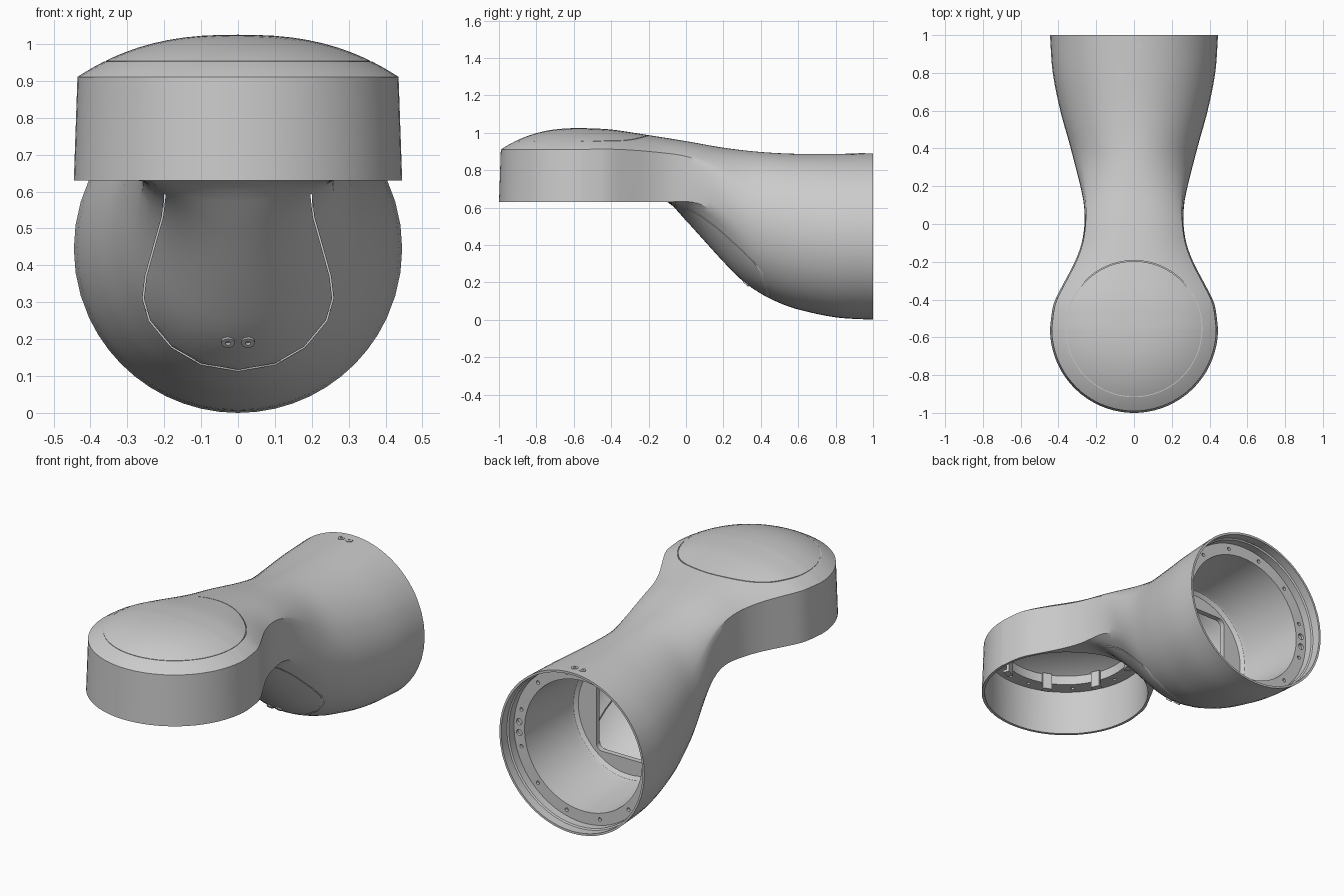
import bpy, bmesh
from math import sin, cos, pi, sqrt, radians
from mathutils import Vector, Matrix

if "Cube" in bpy.data.objects:
    bpy.data.objects.remove(bpy.data.objects["Cube"])

YC, R = -0.555, 0.445          # centre and radius of the front cup
ZR = 0.63                      # height of the cup rim
WIDTH = [(-.555, .445), (-.45, .432), (-.4, .417), (-.3, .365), (-.2, .313), (-.1, .277), (0, .264),
         (.1, .267), (.2, .285), (.4, .335), (.6, .39), (.8, .43), (1, .445)]
TOP = [(-.555, 1.025), (-.4, 1.017), (-.2, .987), (0, .955), (.2, .92), (.4, .897), (.6, .887), (.8, .887), (1, .89)]
BOTTOM = [(-.2, .63), (-.1, .63), (0, .53), (.1, .42), (.2, .31), (.3, .21), (.4, .14), (.5, .09),
          (.6, .055), (.8, .013), (1, 0)]
EDGE = [(-.6, .91), (-.4, .912), (-.2, .9), (.13, .86), (1, .7)]


def curve(t, y):
    """Smooth interpolation through a table of (y, value)."""
    if y <= t[0][0]:
        return t[0][1]
    if y >= t[-1][0]:
        return t[-1][1]
    i = max(j for j in range(len(t) - 1) if t[j][0] <= y)

    def slope(j):
        a, b = t[max(j - 1, 0)], t[min(j + 1, len(t) - 1)]
        return (b[1] - a[1]) / (b[0] - a[0])
    h = t[i + 1][0] - t[i][0]
    s = (y - t[i][0]) / h
    return ((1 + 2 * s) * (1 - s) ** 2 * t[i][1] + s * (1 - s) ** 2 * h * slope(i)
            + s * s * (3 - 2 * s) * t[i + 1][1] + s * s * (s - 1) * h * slope(i + 1))


def section(y, inset=0):
    """Closed cross-section: cup shape at the front blending into an ellipse at the back."""
    front = y < YC
    w = (sqrt(max(R * R - (y - YC) ** 2, 0)) if front else curve(WIDTH, y)) - inset
    top, bot = curve(TOP, y) - inset, curve(BOTTOM, y) + inset * 1.2
    ze, rim = curve(EDGE, y) - inset, ZR + inset
    s = min(max((y + .1) / .5, 0), 1)
    k = s * s * (3 - 2 * s)
    mid, h = (top + bot) / 2, (top - bot) / 2
    spans = [('b', i / 10) for i in range(10)] + [('w', i / 6) for i in range(6)] + [('a', i / 14) for i in range(15)]
    half = []
    for kind, u in spans:
        draft, cy = 1, y
        if kind == 'b':
            ang, cx, cz = -90 + 65 * u, w * u, rim - (rim - bot) * cos(pi / 2 * u)
        else:
            draft = 1 - .022 * (u if kind == 'w' else 1)
            if kind == 'w':
                ang, cx, cz = -25 + 50 * u, w * draft, rim + (ze - rim) * u
            else:
                v = cos(pi / 2 * u)
                ang, cx = 25 + 65 * u, w * draft * v
                if front:
                    cz = 1.025 - .115 * (sqrt((w * v) ** 2 + (y - YC) ** 2) / R) ** 2.5
                else:
                    cz = ze + (top - ze) * (1 - v ** 2.5)
            if front:
                cy = YC + (y - YC) * draft
        a = radians(ang)
        half.append(Vector((cx + (w * cos(a) - cx) * k, cy, cz + (mid + h * sin(a) - cz) * k)))
    return half + [Vector((-p.x, p.y, p.z)) for p in half[-2:0:-1]]


def finish(name, bm):
    bmesh.ops.recalc_face_normals(bm, faces=bm.faces)
    me = bpy.data.meshes.new(name)
    bm.to_mesh(me)
    bm.free()
    ob = bpy.data.objects.new(name, me)
    bpy.context.collection.objects.link(ob)
    return ob


def skin(name, rings, capped=True, loop=False):
    bm = bmesh.new()
    vs = [[bm.verts.new(p) for p in r] for r in rings]
    n = len(rings[0])
    for a, b in list(zip(vs, vs[1:])) + ([(vs[-1], vs[0])] if loop else []):
        for i in range(n):
            bm.faces.new((a[i], a[(i + 1) % n], b[(i + 1) % n], b[i]))
    if capped:
        bm.faces.new(vs[0])
        bm.faces.new(vs[-1])
    return finish(name, bm)


def lathe(name, prof, mat, seg=96, loop=False):
    """Spin (radius, height) points round local z, then place by matrix."""
    rings = [[mat @ Vector((r * cos(2 * pi * i / seg), r * sin(2 * pi * i / seg), z)) for i in range(seg)]
             for r, z in prof]
    return skin(name, rings, not loop, loop)


def pegs(name, places, depth):
    """Many small cylinders: (position, radius, axis)."""
    bm = bmesh.new()
    for p, r, axis in places:
        m = Matrix.Translation(p) @ Vector((0, 0, 1)).rotation_difference(Vector(axis)).to_matrix().to_4x4()
        bmesh.ops.create_cone(bm, cap_ends=True, segments=16, radius1=r, radius2=r, depth=depth, matrix=m)
    return finish(name, bm)


def cut(ob, cutter):
    cutter.hide_render = True
    m = ob.modifiers.new('cut', 'BOOLEAN')
    m.operation, m.solver, m.object = 'DIFFERENCE', 'EXACT', cutter
    bpy.context.view_layer.objects.active = ob
    bpy.ops.object.modifier_apply(modifier=m.name)
    bpy.data.objects.remove(cutter)


def smooth(ob):
    bpy.ops.object.select_all(action='DESELECT')
    ob.select_set(True)
    bpy.context.view_layer.objects.active = ob
    bpy.ops.object.shade_smooth_by_angle(angle=radians(30))


# outer housing
ys = [YC - R * cos(radians(a)) for a in (2, 5, 9, *range(14, 90, 5))]
ys += [YC + (1 - YC) * i / 48 for i in range(49)]
body = skin('arm_housing', [section(y) for y in ys])

# hollow neck
cut(body, skin('neck_cavity', [section(-.185 + .655 * i / 24, .028) for i in range(25)]))

# front cup interior with ledge and domed ceiling
cup = Matrix.Translation((0, YC, 0))
cut(body, lathe('cup_cavity', [(.431, .5), (.427, .88), (.345, .88), (.343, .93), (.28, .965), (.15, .99), (.02, 1.0)], cup))

# rear bore with mounting ledge
back = Matrix.Translation((0, 0, .445)) @ Matrix.Rotation(-pi / 2, 4, 'X')
cut(body, lathe('bore', [(.433, 1.1), (.433, .95), (.425, .945), (.425, .9), (.36, .9), (.335, .54), (.328, .515),
                         (.31, .5), (.02, .5)], back))

# rounded window between bore and neck
win = [(sx * .165 + .035 * cos(radians(a)), sz * .195 + .45 + .035 * sin(radians(a)))
       for sx, sz, a0 in ((1, 1, 0), (-1, 1, 90), (-1, -1, 180), (1, -1, 270)) for a in range(a0, a0 + 91, 18)]
cut(body, skin('window', [[Vector((x, y, z)) for x, z in win] for y in (.44, .52)]))

# seam of the round top cap
cut(body, lathe('cap_seam', [(.358, .952), (.362, .952), (.362, 1.1), (.358, 1.1)], cup, loop=True))

# seam of the underside access panel
edge = [(0, .115), (.1, .132), (.18, .178), (.24, .25), (.257, .31), (.25, .37), (.225, .46), (.205, .53), (.197, .6)]
line = [Vector((-x, 0, z)) for x, z in edge[:0:-1]] + [Vector((x, 0, z)) for x, z in edge]
rings = []
for i, p in enumerate(line):
    d = (line[min(i + 1, len(line) - 1)] - line[max(i - 1, 0)]).normalized()
    n = Vector((-d.z, 0, d.x)) * .002
    rings.append([p + n, p - n, p - n + Vector((0, .45, 0)), p + n + Vector((0, .45, 0))])
cut(body, skin('panel_seam', rings))

# screw holes in both ledges
holes = [(Vector((.393 * cos(a), .9, .445 + .393 * sin(a))), .01, (0, 1, 0))
         for a in (2 * pi * (i + .5) / 12 for i in range(12))]
holes += [(Vector((sx * .393, .9, .445 + dz)), .017, (0, 1, 0)) for sx in (-1, 1) for dz in (-.03, .03)]
holes += [(Vector((.388 * cos(a), YC + .388 * sin(a), .88)), .009, (0, 0, 1))
          for a in (pi + pi * (i + .5) / 10 for i in range(10))]
cut(body, pegs('hole_cutters', holes, .03))
smooth(body)

# screw washers on the underside panel and at the rear top
for x, y, z, nrm, tag in ((.027, .32, .191, (0, -.68, -.73), 'panel'), (.024, .94, .888, (0, 0, 1), 'rear')):
    for s in (-1, 1):
        m = Matrix.Translation((s * x, y, z)) @ Vector((0, 0, 1)).rotation_difference(Vector(nrm)).to_matrix().to_4x4()
        smooth(lathe(f'{tag}_screw', [(.007, -.012), (.018, -.012), (.018, .003), (.007, .003)], m, 24, True))

# clips holding the top cap inside the cup
for i in range(8):
    bm = bmesh.new()
    for pos, size in (((.335, 0, .885), (.014, .05, .09)), ((.345, 0, .845), (.034, .05, .014))):
        m = cup @ Matrix.Rotation(2 * pi * (i + .5) / 8, 4, 'Z') @ Matrix.Translation(pos) @ Matrix.Diagonal((*size, 1))
        bmesh.ops.create_cube(bm, size=1, matrix=m)
    finish('cap_clip', bm)
